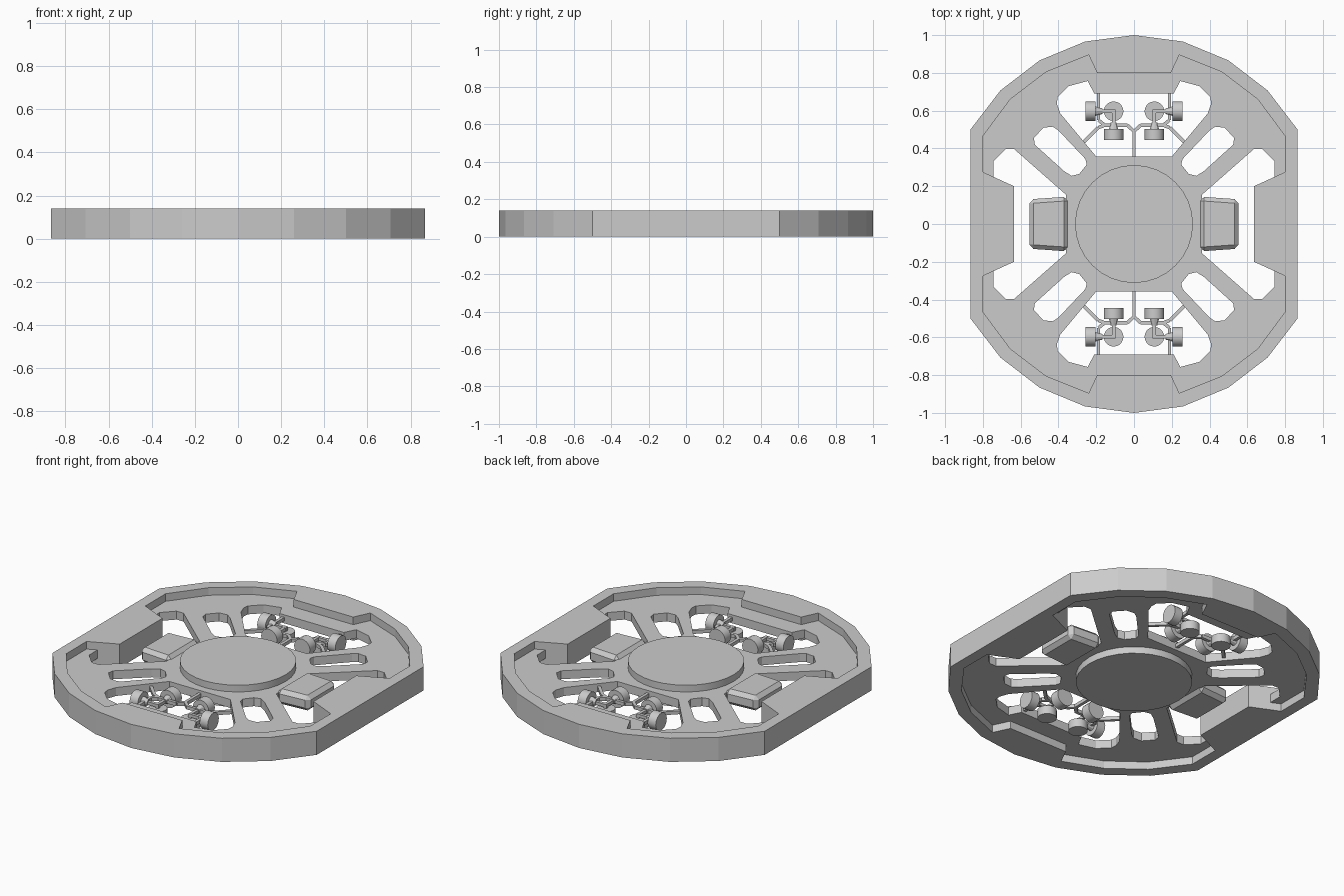
import bpy, bmesh, math
from mathutils import Vector, Matrix

if "Cube" in bpy.data.objects:
    bpy.data.objects.remove(bpy.data.objects["Cube"])


def slab(name, loops, z0, z1):
    """Flat plate from outlines; inner loops become holes."""
    cu = bpy.data.curves.new(name, 'CURVE')
    cu.dimensions = '2D'
    cu.fill_mode = 'BOTH'
    cu.extrude = (z1 - z0) / 2
    for pts in loops:
        s = cu.splines.new('POLY')
        s.points.add(len(pts) - 1)
        for p, (x, y) in zip(s.points, pts):
            p.co = (x, y, 0, 1)
        s.use_cyclic_u = True
    tmp = bpy.data.objects.new(name + "_outline", cu)
    bpy.context.collection.objects.link(tmp)
    me = bpy.data.meshes.new_from_object(tmp.evaluated_get(bpy.context.evaluated_depsgraph_get()))
    bpy.data.objects.remove(tmp)
    me.transform(Matrix.Translation((0, 0, (z0 + z1) / 2)))
    me.shade_flat()
    ob = bpy.data.objects.new(name, me)
    bpy.context.collection.objects.link(ob)
    return ob


def finish(name, bm, mx=True, my=True):
    """Mesh object, optionally mirrored across the centre planes."""
    bmesh.ops.recalc_face_normals(bm, faces=bm.faces)
    me = bpy.data.meshes.new(name)
    bm.to_mesh(me)
    bm.free()
    ob = bpy.data.objects.new(name, me)
    bpy.context.collection.objects.link(ob)
    if mx or my:
        m = ob.modifiers.new("mirror", 'MIRROR')
        m.use_axis = (mx, my, False)
        m.use_mirror_merge = False
    return ob


def bar(bm, p, q, w, h):
    p, q = Vector(p), Vector(q)
    d = q - p
    mat = Matrix.Translation((p + q) / 2) @ d.to_track_quat('X', 'Z').to_matrix().to_4x4() \
        @ Matrix.Diagonal((d.length, w, h, 1))
    bmesh.ops.create_cube(bm, size=1, matrix=mat)


def cyl(bm, p, q, r, n=20, r2=None):
    p, q = Vector(p), Vector(q)
    d = q - p
    mat = Matrix.Translation((p + q) / 2) @ d.to_track_quat('Z', 'Y').to_matrix().to_4x4()
    bmesh.ops.create_cone(bm, cap_ends=True, segments=n, radius1=r,
                          radius2=r if r2 is None else r2, depth=d.length, matrix=mat)


def mirror4(q):
    """Closed loop from a quarter outline running from +x towards +y."""
    half = q + [(-x, y) for x, y in reversed(q) if x > 1e-6]
    return half + [(-x, -y) for x, y in half if abs(y) > 1e-6]


# Outer rim: 24-sided ring with flattened left and right sides
arc = [(math.cos(math.radians(a)), math.sin(math.radians(a))) for a in (30, 45, 60, 75)] + [(0, 1)]
outer = mirror4(arc)
inner = mirror4([(.635, .2), (.80, .275), (.80, .465), (.655, .66), (.465, .805),
                 (.24, .895), (.195, .80)])
slab("outer_rim", [outer, inner], 0, .14)

# Spoked plate with side openings, end openings and diagonal slots
side = [(.36, .155), (.635, .397), (.68, .397), (.745, .33), (.745, .25), (.70, .2)]
side += [(x, -y) for x, y in reversed(side)]
end = [(.2, .357), (.39, .585), (.408, .635), (.405, .67), (.345, .73), (.245, .757), (.21, .69)]
end += [(-x, y) for x, y in reversed(end)]
slot = [(.40, .495), (.43, .515), (.48, .51), (.53, .455), (.525, .42), (.37, .28),
        (.33, .255), (.29, .265), (.25, .315), (.258, .345)]
holes = [side, [(-x, y) for x, y in side], end, [(x, -y) for x, y in end]]
holes += [[(sx * x, sy * y) for x, y in slot] for sx in (1, -1) for sy in (1, -1)]
slab("spoked_plate", [[(x * .97, y * .97) for x, y in outer]] + holes, .045, .095)

# Central hub disc
bm = bmesh.new()
cyl(bm, (0, 0, .005), (0, 0, .135), .312, 32)
finish("hub_disc", bm, False, False).select_set(True)

# Side pods: tapered, chamfered blocks beside the hub
bm = bmesh.new()
bmesh.ops.create_cube(bm, size=1, matrix=Matrix.Translation((.452, 0, .07)) @ Matrix.Diagonal((.205, .29, .09, 1)))
for v in bm.verts:
    if v.co.x > .45:
        v.co.y *= .9
bmesh.ops.bevel(bm, geom=bm.edges[:], offset=.022, segments=1, affect='EDGES')
finish("side_pod", bm, True, False)

# Thin support struts in the end openings
Z = .07
bm = bmesh.new()
for path in ([(0, .35), (0, .49), (.035, .523), (.155, .523), (.19, .51), (.265, .435)],
             [(.155, .523), (.188, .55), (.188, .70)]):
    for (x0, y0), (x1, y1) in zip(path, path[1:]):
        bar(bm, (x0, y0, Z), (x1, y1, Z), .018, .02)
finish("support_struts", bm)

# Nozzle clusters: three short drums joined by an elbow
bm = bmesh.new()
c = Vector((.108, .597, Z))
for d, far, near in (((1, 0, 0), .148, .095), ((0, -1, 0), .152, .095), ((0, 0, -1), .065, .015)):
    d = Vector(d)
    cyl(bm, c + d * near, c + d * far, .052)
    bar(bm, c - d * .01, c + d * near, .018, .018)
    if near > .05:
        cyl(bm, c + d * (near - .035), c + d * near, .016, 10, .026)
noz = finish("nozzle_cluster", bm)

# Smooth round parts while keeping sharp rims
noz.select_set(True)
bpy.context.view_layer.objects.active = noz
bpy.ops.object.shade_smooth_by_angle(angle=math.radians(30))
